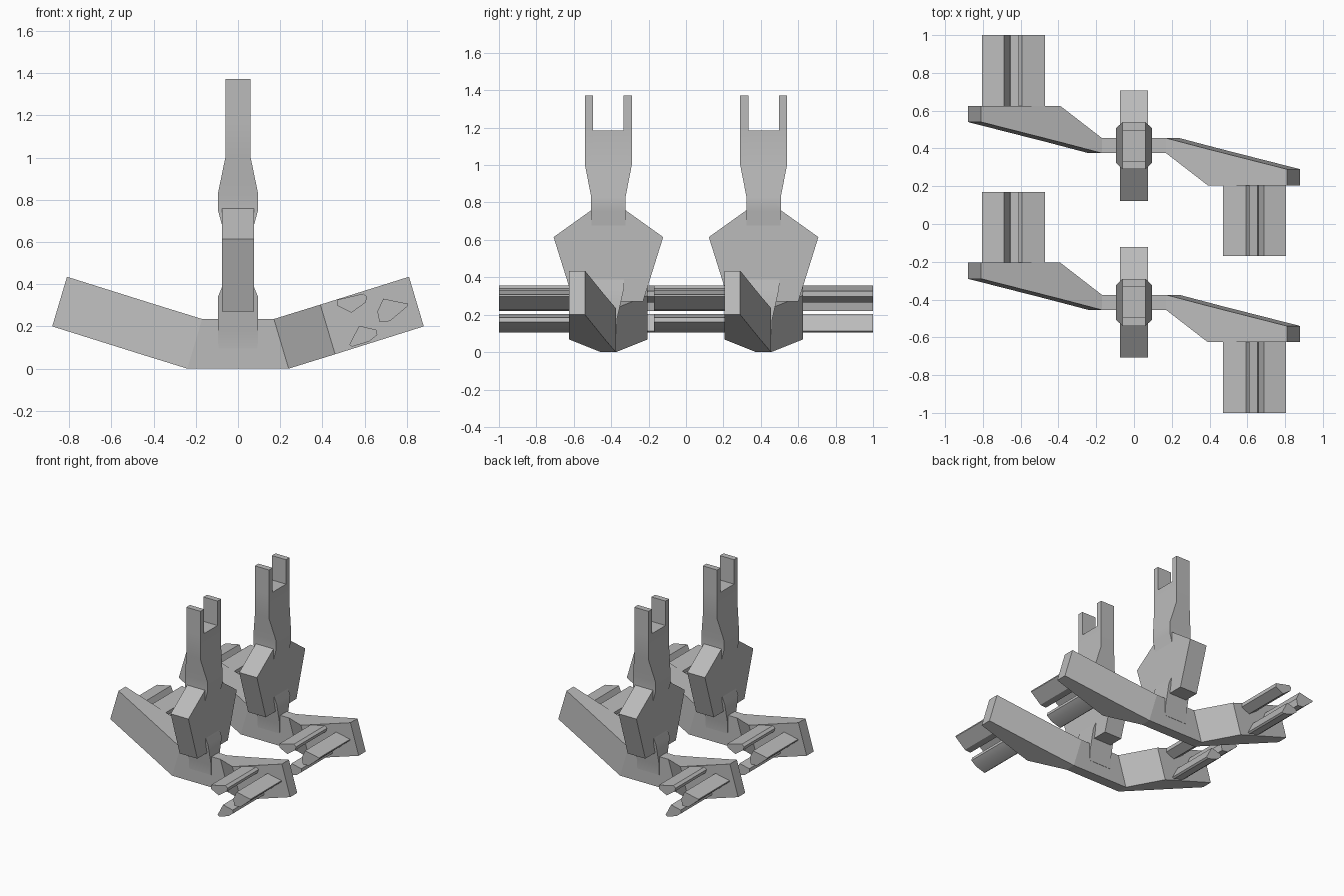
import bpy, bmesh
from math import pi
from mathutils import Matrix, Vector

cube = bpy.data.objects.get("Cube")
if cube:
    bpy.data.objects.remove(cube, do_unlink=True)

grey = bpy.data.materials.new("plain grey")
grey.use_nodes = True
colour = (0.5, 0.5, 0.5, 1)
grey.diffuse_color = colour
grey.node_tree.nodes["Principled BSDF"].inputs["Base Color"].default_value = colour


def finish(name, bm, place):
    """Turn a bmesh into a placed, shaded object."""
    bmesh.ops.recalc_face_normals(bm, faces=bm.faces)
    bm.transform(place)
    mesh = bpy.data.meshes.new(name)
    bm.to_mesh(mesh)
    bm.free()
    mesh.materials.append(grey)
    obj = bpy.data.objects.new(name, mesh)
    bpy.context.collection.objects.link(obj)
    bpy.ops.object.select_all(action='DESELECT')
    obj.select_set(True)
    bpy.context.view_layer.objects.active = obj
    bpy.ops.object.shade_smooth_by_angle()


def skin(bm, rings, caps=True):
    """Join successive rings of points with quads."""
    rings = [[bm.verts.new(p) for p in ring] for ring in rings]
    for a, b in zip(rings, rings[1:]):
        for i in range(len(a)):
            j = (i + 1) % len(a)
            bm.faces.new((a[i], a[j], b[j], b[i]))
    bm.faces.new(rings[0])
    if caps:
        bm.faces.new(rings[-1])
    return rings


# Arm sections: top x, top z, bottom x, bottom z, front y, back y
ARM = [(0.17, 0.235, 0.24, 0.0, -0.04, 0.04),
       (0.39, 0.303, 0.46, 0.068, -0.21, -0.018),
       (0.81, 0.435, 0.88, 0.2, -0.21, -0.125)]

# Faceted rock-like pin outlines in x, z
PINS = {
    "upper_pin": [(0.47, 0.326), (0.593, 0.355), (0.612, 0.34),
                  (0.603, 0.312), (0.537, 0.265), (0.47, 0.298)],
    "outer_pin": [(0.66, 0.27), (0.688, 0.331), (0.806, 0.307),
                  (0.806, 0.298), (0.72, 0.225), (0.67, 0.22)],
    "lower_pin": [(0.527, 0.113), (0.574, 0.203), (0.655, 0.184),
                  (0.66, 0.16), (0.62, 0.128), (0.54, 0.104)]}

# Column sections: z, half width, half depth
COLUMN = [(0.095, 0.093, 0.042), (0.175, 0.095, 0.046), (0.34, 0.095, 0.083),
          (0.4, 0.07, 0.085), (0.64, 0.065, 0.09), (0.75, 0.095, 0.092),
          (0.83, 0.095, 0.092), (1.0, 0.06, 0.125), (1.185, 0.06, 0.125)]

# Half outline of the hub in y, z
HUB = [(0.185, 0.27), (0.293, 0.615), (0.09, 0.76)]


def arm(place, side):
    bm = bmesh.new()
    skin(bm, [[(tx, f, tz), (tx, b, tz), (bx, b, bz), (bx, f, bz)]
              for tx, tz, bx, bz, f, b in ARM])
    finish(side + "_arm", bm, place)
    for name, outline in PINS.items():
        bm = bmesh.new()
        skin(bm, [[(x, y, z) for x, z in outline] for y in (-0.585, -0.2)])
        finish(side + "_" + name, bm, place)


def beam(place):
    bm = bmesh.new()
    tx, tz, bx, bz, f, b = ARM[0]
    skin(bm, [[(-bx, y, bz), (bx, y, bz), (tx, y, tz), (-tx, y, tz)]
              for y in (f, b)])
    finish("centre_beam", bm, place)


def hub(place):
    outline = HUB + [(-y, z) for y, z in reversed(HUB)]
    bm = bmesh.new()
    skin(bm, [[(x, y, z) for y, z in outline] for x in (-0.075, 0.075)])
    finish("hub", bm, place)


def forked_column(place):
    bm = bmesh.new()
    steps = (-1, -0.65, 0.65, 1)
    rings = skin(bm, [[(w, d * s, z) for s in steps] +
                      [(-w, d * s, z) for s in reversed(steps)]
                      for z, w, d in COLUMN], caps=False)
    top = rings[-1]
    caps = [bm.faces.new((top[i], top[i + 1], top[6 - i], top[7 - i]))
            for i in range(3)]
    # Raise the two outer caps into prongs
    for cap in (caps[0], caps[2]):
        raised = bmesh.ops.extrude_discrete_faces(bm, faces=[cap])["faces"]
        bmesh.ops.translate(bm, verts=raised[0].verts, vec=Vector((0, 0, 0.187)))
    bmesh.ops.remove_doubles(bm, verts=bm.verts, dist=0.0001)
    finish("forked_column", bm, place)


# Two identical assemblies, each with arms turned half a circle apart
for y in (-0.415, 0.415):
    place = Matrix.Translation((0, y, 0))
    beam(place)
    hub(place)
    forked_column(place)
    arm(place, "left")
    arm(place @ Matrix.Rotation(pi, 4, 'Z'), "right")
